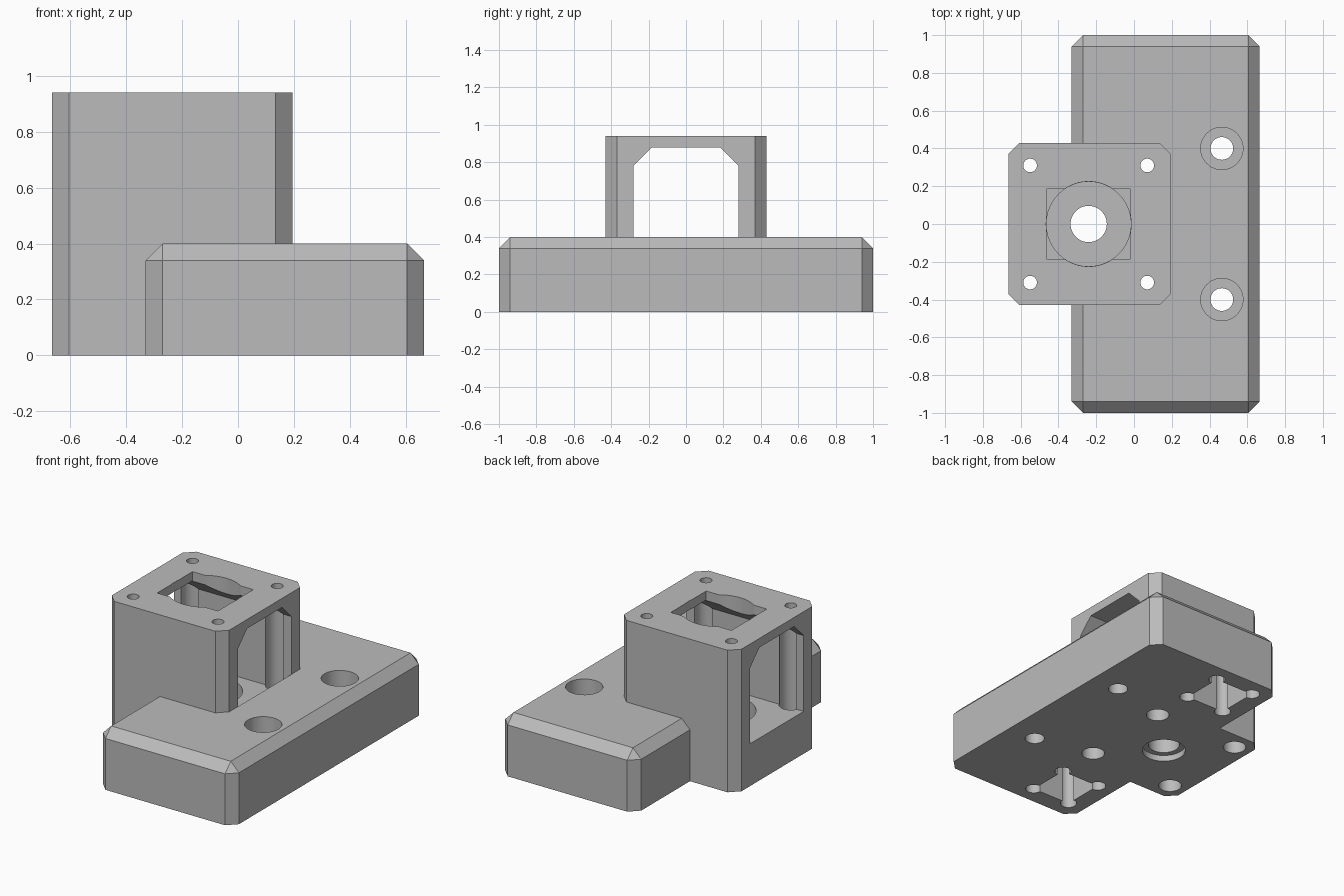
import bpy, bmesh, math
from mathutils import Matrix, Vector

if "Cube" in bpy.data.objects:
    bpy.data.objects.remove(bpy.data.objects["Cube"], do_unlink=True)

grey = bpy.data.materials.new("plain grey")
grey.use_nodes = True
grey.diffuse_color = (0.5, 0.5, 0.5, 1)
grey.node_tree.nodes["Principled BSDF"].inputs["Base Color"].default_value = (0.5, 0.5, 0.5, 1)


def finish(bm, name):
    bmesh.ops.recalc_face_normals(bm, faces=bm.faces)
    mesh = bpy.data.meshes.new(name)
    bm.to_mesh(mesh)
    bm.free()
    mesh.materials.append(grey)
    obj = bpy.data.objects.new(name, mesh)
    bpy.context.collection.objects.link(obj)
    return obj


def box(name, low, high, bevel=0, pick=None):
    """Box between two corners; bevels the edges that pick() accepts."""
    low, high = Vector(low), Vector(high)
    bm = bmesh.new()
    bmesh.ops.create_cube(bm, size=1)
    for v in bm.verts:
        v.co = (low + high) / 2 + v.co * (high - low)
    if bevel:
        edges = [e for e in bm.edges if pick(e.verts[0].co, e.verts[1].co)]
        bmesh.ops.bevel(bm, geom=edges, offset=bevel, segments=1, affect='EDGES')
    return finish(bm, name)


def cylinder(name, x, y, r, z0, z1):
    bm = bmesh.new()
    bmesh.ops.create_cone(bm, cap_ends=True, segments=48, radius1=r, radius2=r,
                          depth=z1 - z0, matrix=Matrix.Translation((x, y, (z0 + z1) / 2)))
    return finish(bm, name)


def combine(body, tool, operation='DIFFERENCE'):
    mod = body.modifiers.new("combine", 'BOOLEAN')
    mod.operation = operation
    mod.solver = 'EXACT'
    mod.object = tool
    bpy.context.view_layer.objects.active = body
    bpy.ops.object.modifier_apply(modifier=mod.name)
    bpy.data.objects.remove(tool, do_unlink=True)


def vertical(a, b):
    return abs(a.z - b.z) > 0.1


def not_bottom(a, b):
    return max(a.z, b.z) > 0.1


# Chamfered base slab joined to the motor tower
body = box("mount_body", (-0.33, -1, 0), (0.665, 1, 0.4), 0.06, not_bottom)
combine(body, box("tower", (-0.665, -0.43, 0), (0.195, 0.43, 0.94), 0.06, vertical), 'UNION')

# Channel through the tower with chamfered upper corners
combine(body, box("channel", (-0.7, -0.28, 0.28), (0.1955, 0.28, 0.88), 0.098,
                  lambda a, b: abs(a.x - b.x) > 0.1 and a.z > 0.8))

# Top opening: a rectangle widened by a circle
cx = -0.24
combine(body, box("top_slot", (cx - 0.222, -0.185, 0.8), (cx + 0.222, 0.185, 1)))
combine(body, cylinder("top_bore", cx, 0, 0.225, 0.7, 1))

# Bearing seat, shaft hole and lower recess
combine(body, cylinder("bearing_seat", cx, 0, 0.224, 0.14, 0.4))
combine(body, cylinder("shaft_hole", cx, 0, 0.096, -0.1, 0.3))
combine(body, cylinder("shaft_recess", cx, 0, 0.133, -0.1, 0.04))

# Screw holes in the tower corners, wide below the top plate
for sx in (-1, 1):
    for sy in (-1, 1):
        x, y = cx + 0.31 * sx, 0.31 * sy
        combine(body, cylinder("screw_hole", x, y, 0.036, 0.7, 1))
        combine(body, cylinder("driver_hole", x, y, 0.07, -0.1, 0.875))

for sy in (-1, 1):
    # Counterbored mounting holes
    combine(body, cylinder("bolt_hole", 0.465, 0.4 * sy, 0.06, -0.1, 0.5))
    combine(body, cylinder("bolt_head", 0.465, 0.4 * sy, 0.112, 0.2, 0.5))
    # Square underside pockets with round corner reliefs
    px, py, h = -0.07, 0.74 * sy, 0.14
    combine(body, box("pocket", (px - h, py - h, -0.1), (px + h, py + h, 0.3)))
    for ax in (-h, h):
        for ay in (-h, h):
            combine(body, cylinder("relief", px + ax, py + ay, 0.05, -0.1, 0.3))

# Smooth bores, crisp edges
bpy.ops.object.select_all(action='DESELECT')
body.select_set(True)
bpy.context.view_layer.objects.active = body
bpy.ops.object.shade_smooth_by_angle(angle=math.radians(30))
